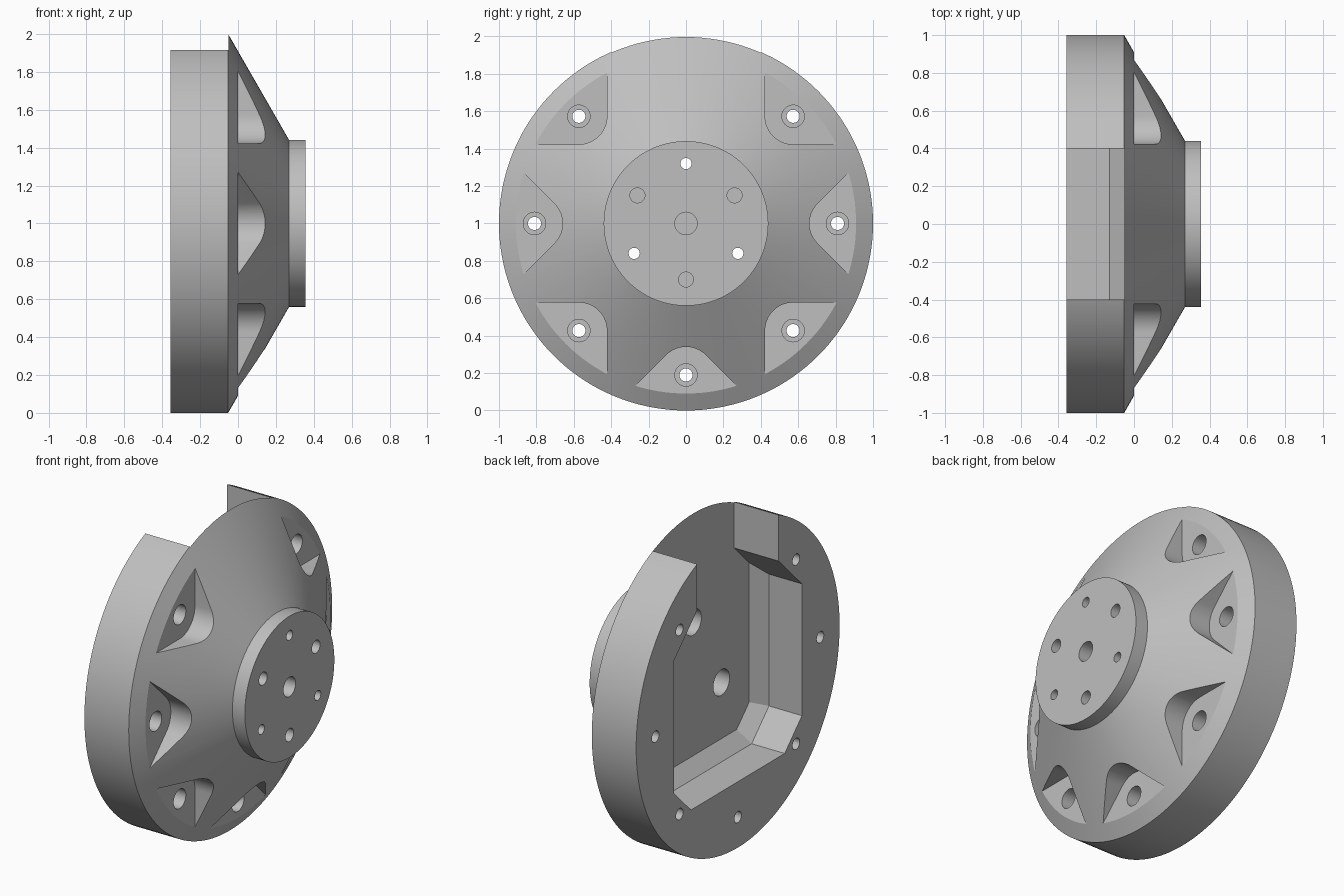
import bpy, bmesh, math

if "Cube" in bpy.data.objects:
    bpy.data.objects.remove(bpy.data.objects["Cube"])

grey = bpy.data.materials.new("metal grey")
grey.diffuse_color = (0.52, 0.52, 0.52, 1)
grey.use_nodes = True
grey.node_tree.nodes["Principled BSDF"].inputs["Base Color"].default_value = grey.diffuse_color
CZ = 1.0            # height of the wheel axis, which runs along x


def loft(name, rings):
    """Closed solid through matching rings of (y, z) points: [(x, points), ...]."""
    bm = bmesh.new()
    loops = [[bm.verts.new((x, y, z + CZ)) for y, z in pts] for x, pts in rings]
    for a, b in zip(loops, loops[1:]):
        n = len(a)
        for i in range(n):
            bm.faces.new((a[i], a[(i + 1) % n], b[(i + 1) % n], b[i]))
    bm.faces.new(loops[0])
    bm.faces.new(loops[-1])
    bmesh.ops.recalc_face_normals(bm, faces=bm.faces[:])
    me = bpy.data.meshes.new(name)
    bm.to_mesh(me)
    bm.free()
    me.materials.append(grey)
    ob = bpy.data.objects.new(name, me)
    bpy.context.collection.objects.link(ob)
    return ob


def circle(r, n, cy=0.0, cz=0.0):
    return [(cy + r * math.cos(math.tau * i / n), cz + r * math.sin(math.tau * i / n))
            for i in range(n)]


def cut(cutter):
    """Subtract a cutter from the body and remove it."""
    cutter.hide_render = True
    mod = body.modifiers.new("cut", 'BOOLEAN')
    mod.operation = 'DIFFERENCE'
    mod.solver = 'EXACT'
    mod.object = cutter
    bpy.context.view_layer.objects.active = body
    bpy.ops.object.modifier_apply(modifier=mod.name)
    bpy.data.objects.remove(cutter)


def drill(y, z, r, x0, x1):
    cut(loft("drill", [(x0, circle(r, 32, y, z)), (x1, circle(r, 32, y, z))]))


# Wheel body: rim, cone and hub
N = 144
body = loft("wheel_hub", [(x, circle(r, N)) for x, r in
                          [(-0.357, 1.0), (-0.052, 1.0), (0.27, 0.44), (0.355, 0.44)]])

# Pocket in the back, open at the top, with a sloped border at its floor
def mirrored(half):
    return half + [(-y, z) for y, z in reversed(half)]

wide = mirrored([(0.4, 1.2), (0.4, 0.63), (0.63, 0.40), (0.63, -0.42), (0.46, -0.59)])
narrow = mirrored([(0.4, 1.2), (0.4, 0.63), (0.55, 0.48), (0.55, -0.387), (0.427, -0.51)])
cut(loft("pocket", [(-0.5, wide), (-0.13, wide), (-0.05, narrow)]))

# Rounded wedge recesses with stepped bolt holes around the cone
D, R = 0.81, 0.15
nose = [(D + R * math.cos(math.radians(a)), R * math.sin(math.radians(a)))
        for a in range(135, 226, 6)]
s = R * math.sqrt(0.5)
wedge = [(D - s + 0.5, s + 0.5)] + nose + [(D - s + 0.5, -s - 0.5)]
for k in range(8):
    if k == 2:      # no recess above the open slot
        continue
    c, n = math.cos(k * math.pi / 4), math.sin(k * math.pi / 4)
    pts = [(y * c - z * n, y * n + z * c) for y, z in wedge]
    cut(loft("recess", [(0.0, pts), (0.5, pts)]))
    drill(D * c, D * n, 0.06, -0.15, 0.03)
    drill(D * c, D * n, 0.035, -0.5, -0.1)

# Hub face: blind centre hole, three blind holes, three stepped through holes
drill(0, 0, 0.06, 0.12, 0.5)
for deg in (30, 150, 270):
    a = math.radians(deg)
    drill(0.3 * math.cos(a), 0.3 * math.sin(a), 0.04, 0.12, 0.5)
for deg in (90, 210, 330):
    a = math.radians(deg)
    y, z = 0.32 * math.cos(a), 0.32 * math.sin(a)
    drill(y, z, 0.08, -0.1, 0.2)
    drill(y, z, 0.03, 0.15, 0.5)

# Smooth round surfaces, sharp edges
bpy.ops.object.select_all(action='DESELECT')
body.select_set(True)
bpy.context.view_layer.objects.active = body
bpy.ops.object.shade_smooth_by_angle(angle=math.radians(25))
